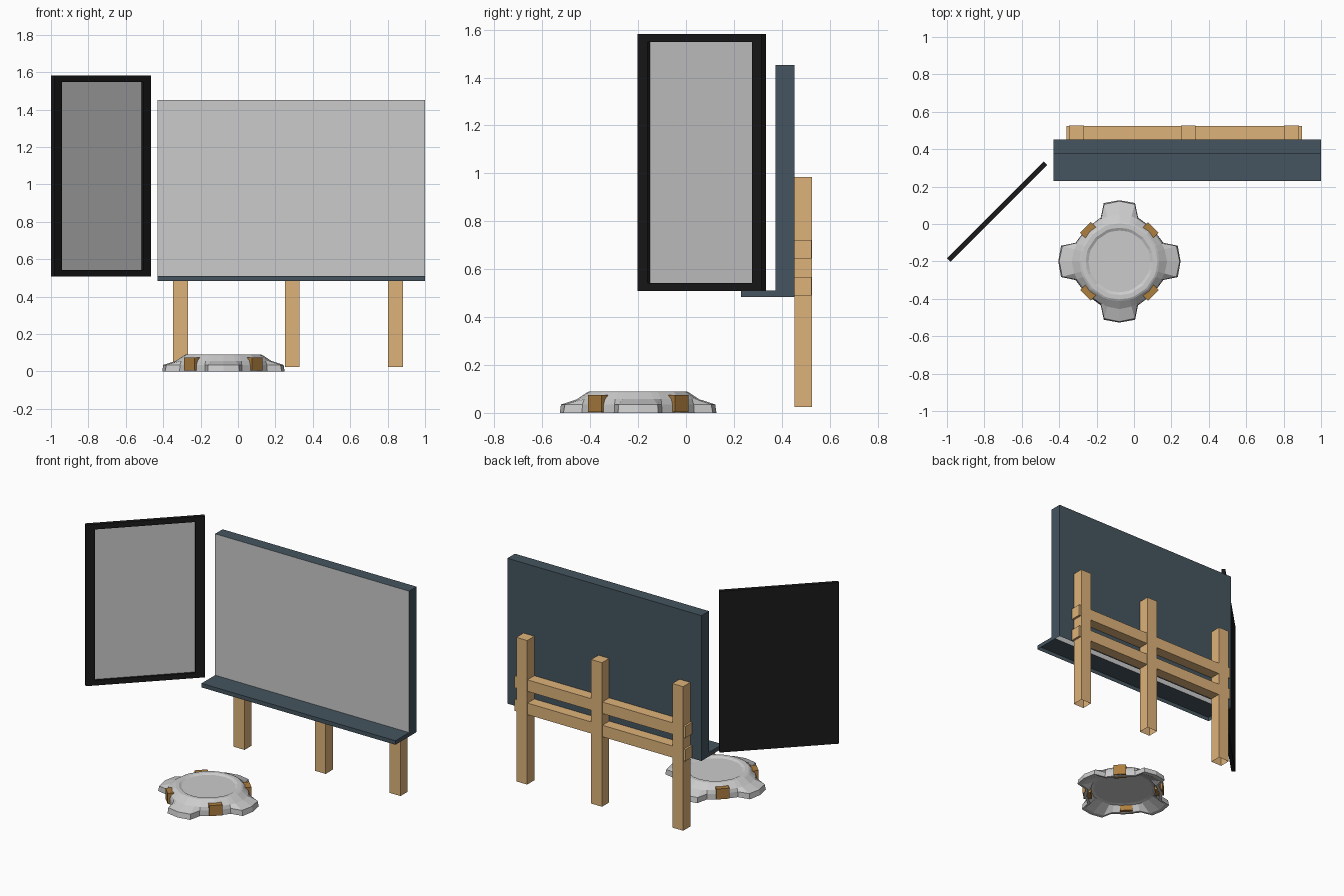
import bpy, bmesh
from math import sin, cos, radians
from mathutils import Matrix, Vector

if "Cube" in bpy.data.objects:
    bpy.data.objects.remove(bpy.data.objects["Cube"])


def material(name, rgb):
    m = bpy.data.materials.new(name)
    m.diffuse_color = (*rgb, 1)
    m.use_nodes = True
    m.node_tree.nodes["Principled BSDF"].inputs["Base Color"].default_value = m.diffuse_color
    return m


SLATE = material("slate", (0.06, 0.09, 0.115))
WOOD = material("wood", (0.73, 0.45, 0.195))
BLACK = material("black", (0.01, 0.01, 0.01))
GOLD = material("gold", (0.42, 0.21, 0.05))


def finish(name, bm, mat=None, matrix=None, recalc=True):
    if recalc:
        bmesh.ops.recalc_face_normals(bm, faces=bm.faces[:])
    me = bpy.data.meshes.new(name)
    bm.to_mesh(me)
    bm.free()
    ob = bpy.data.objects.new(name, me)
    bpy.context.collection.objects.link(ob)
    if mat:
        me.materials.append(mat)
    if matrix:
        ob.matrix_world = matrix
    return ob


def box(name, lo, hi, mat=None, matrix=None, open_bottom=False):
    lo, hi = Vector(lo), Vector(hi)
    bm = bmesh.new()
    bmesh.ops.create_cube(bm, size=1)
    bmesh.ops.scale(bm, vec=hi - lo, verts=bm.verts[:])
    bmesh.ops.translate(bm, vec=(lo + hi) / 2, verts=bm.verts[:])
    if open_bottom:
        bm.normal_update()
        low = [f for f in bm.faces if f.normal.z < -0.9]
        bmesh.ops.delete(bm, geom=low, context='FACES_ONLY')
    return finish(name, bm, mat, matrix)


def quad(name, corners, mat=None, matrix=None):
    bm = bmesh.new()
    bm.faces.new([bm.verts.new(c) for c in corners])
    return finish(name, bm, mat, matrix, recalc=False)


# board shell: L-shaped section, hollow and open underneath, face left for the screen
X0, X1 = -0.43, 1.0
section = [(0.23, 0.483), (0.23, 0.51), (0.373, 0.51), (0.373, 1.452),
           (0.452, 1.452), (0.452, 0.483)]
bm = bmesh.new()
left = [bm.verts.new((X0, y, z)) for y, z in section]
right = [bm.verts.new((X1, y, z)) for y, z in section]
for i in (0, 1, 3, 4):
    bm.faces.new((left[i], right[i], right[i + 1], left[i + 1]))
bm.faces.new(left)
bm.faces.new(right[::-1])
finish("board_shell", bm, SLATE)
quad("board_screen", [(X0, 0.373, 0.51), (X1, 0.373, 0.51),
                      (X1, 0.373, 1.452), (X0, 0.373, 1.452)])

# wooden stand
for x in (-0.308, 0.29, 0.842):
    box("stand_post", (x - 0.04, 0.452, 0.025), (x + 0.04, 0.527, 0.985), WOOD,
        open_bottom=True)
for z in (0.49, 0.645):
    box("stand_rail", (-0.362, 0.452, z), (0.897, 0.524, z + 0.077), WOOD)

# angled side panel: framed slab with a recessed screen, facing local -y
turn = Matrix.Translation((-0.732, 0.066, 1.045)) @ Matrix.Rotation(radians(45), 4, 'Z')
W, H, T = 0.366, 0.537, 0.0125
bm = bmesh.new()
bmesh.ops.create_cube(bm, size=2)
bmesh.ops.scale(bm, vec=(W, T, H), verts=bm.verts[:])
bm.normal_update()
front = [f for f in bm.faces if f.normal.y < -0.9][0]
iw, ih = W - 0.058, H - 0.034
inner = bmesh.ops.inset_region(bm, faces=[front], thickness=0.03)
for v in front.verts:
    v.co.x = iw if v.co.x > 0 else -iw
    v.co.z = ih if v.co.z > 0 else -ih
hole = bmesh.ops.extrude_discrete_faces(bm, faces=[front])["faces"][0]
bmesh.ops.translate(bm, vec=(0, 0.015, 0), verts=hole.verts[:])
bmesh.ops.delete(bm, geom=[hole], context='FACES_ONLY')
finish("panel_frame", bm, BLACK, turn)
y = -T + 0.015
quad("panel_screen", [(-iw, y, -ih), (iw, y, -ih), (iw, y, ih), (-iw, y, ih)], None, turn)

# floor pad: four-lobed stack of rings around a dished disc, hollow underneath
CENTRE = Matrix.Translation((-0.078, -0.2, 0))
ANGLES = (-23, -15, 0, 15, 23, 45)
RINGS = [  # height, radii for the six angles of one quarter
    (0.045, (0.19,) * 6),
    (0.04, (0.21,) * 6),
    (0.0, (0.235, 0.295, 0.30, 0.295, 0.235, 0.235)),
    (0.0, (0.255, 0.323, 0.327, 0.323, 0.255, 0.25)),
    (0.035, (0.252, 0.316, 0.322, 0.316, 0.252, 0.25)),
    (0.057, (0.245, 0.25, 0.255, 0.25, 0.245, 0.243)),
    (0.085, (0.213,) * 6),
    (0.09, (0.203,) * 6),
    (0.09, (0.18,) * 6),
    (0.082, (0.165,) * 6),
]
bm = bmesh.new()
loops = []
for z, radii in RINGS:
    loops.append([bm.verts.new((r * cos(radians(a + 90 * q)), r * sin(radians(a + 90 * q)), z))
                  for q in range(4) for a, r in zip(ANGLES, radii)])
for a, b in zip(loops, loops[1:]):
    for i in range(len(a)):
        j = (i + 1) % len(a)
        bm.faces.new((a[i], a[j], b[j], b[i]))
bm.faces.new(loops[0][::-1])
bm.faces.new(loops[-1])
finish("floor_pad", bm, None, CENTRE)

# gold clips between the lobes
for q in range(4):
    box("pad_clip", (0.205, -0.04, 0.004), (0.257, 0.04, 0.074), GOLD,
        CENTRE @ Matrix.Rotation(radians(45 + 90 * q), 4, 'Z'))
